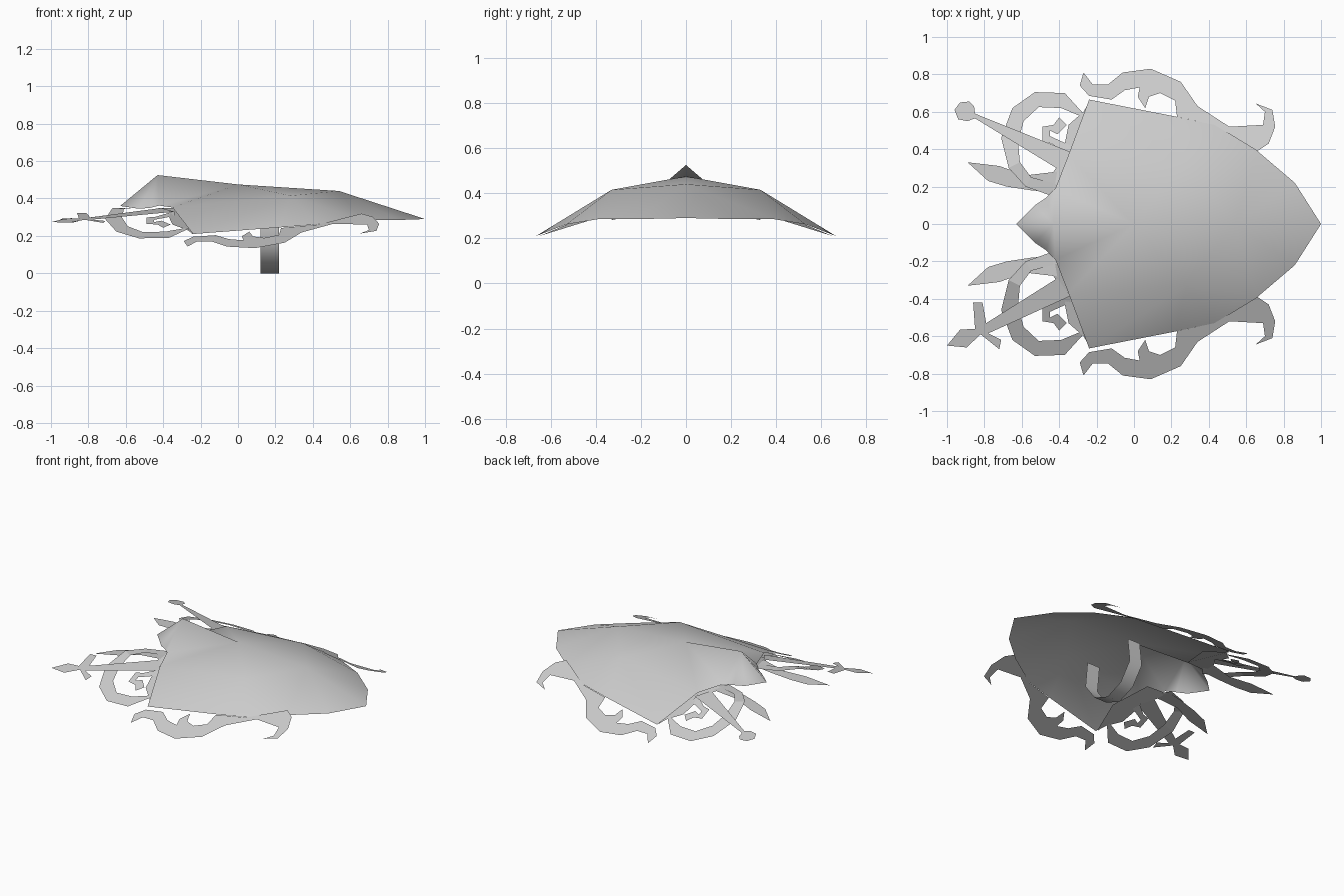
import bpy
import bmesh

default_cube = bpy.data.objects.get("Cube")
if default_cube:
    bpy.data.objects.remove(default_cube, do_unlink=True)

# One plain metal colour
metal = bpy.data.materials.new("light grey metal")
metal.use_nodes = True
shade = (.6, .6, .6, 1)
metal.diffuse_color = shade
metal.node_tree.nodes["Principled BSDF"].inputs["Base Color"].default_value = shade


def finish(name, bm, smooth=False, face_up=True):
    """Turn a bmesh into a named object with the metal colour."""
    bm.normal_update()
    if face_up:
        for face in bm.faces:
            if face.normal.z < 0:
                face.normal_flip()
    for face in bm.faces:
        face.smooth = smooth
    mesh = bpy.data.meshes.new(name)
    bm.to_mesh(mesh)
    bm.free()
    mesh.materials.append(metal)
    obj = bpy.data.objects.new(name, mesh)
    bpy.context.collection.objects.link(obj)
    return obj


# Sloping sheets that the ornaments lie on
def scroll_slope(x, y):
    return .483 - .42 * y


def ring_slope(x, y):
    return min(scroll_slope(x, y), .35)


def horn_slope(x, y):
    return .415 + .15 * x


def spike_slope(x, y):
    return .41 - .21 * y


def plate(name, outline, height, side):
    """Thin sheet cut to an outline, laid on a slope on one side."""
    bm = bmesh.new()
    bm.faces.new([bm.verts.new((x, y * side, height(x, y)))
                  for x, y in outline])
    finish(name, bm)


def band(name, outer, inner, height, side):
    """Thin curved sheet between two matching edges."""
    bm = bmesh.new()
    rows = [[bm.verts.new((x, y * side, height(x, y))) for x, y in edge]
            for edge in (outer, inner)]
    for i in range(len(outer) - 1):
        bm.faces.new((rows[0][i], rows[0][i + 1], rows[1][i + 1], rows[1][i]))
    finish(name, bm)


# Shield body: half the points, mirrored across the ridge
points = {
    "head": (-.63, 0, .36), "peak": (-.43, 0, .525),
    "ridge": (0, 0, .475), "brow": (.54, 0, .44), "tip": (1, 0, .29),
    "jaw": (-.53, .1, .345), "cheek": (-.47, .14, .35),
    "notch": (-.42, .19, .362), "back": (-.35, .37, .352),
    "mid": (.28, .33, .415), "corner": (-.24, .665, .21),
    "rim_a": (.22, .575, .245), "rim_b": (.43, .53, .262),
    "rim_c": (.66, .39, .285), "rim_d": (.86, .22, .285),
}
faces = [
    "head jaw peak", "jaw cheek peak", "cheek notch peak",
    "peak notch ridge", "notch back ridge", "ridge back mid",
    "ridge mid brow", "back corner mid", "corner rim_a mid",
    "mid rim_a rim_b", "mid rim_b rim_c", "brow mid rim_c",
    "brow rim_c rim_d", "brow rim_d tip",
]
bm = bmesh.new()
for side in (1, -1):
    verts = {key: bm.verts.new((x, y * side, z))
             for key, (x, y, z) in points.items()}
    for names in faces:
        bm.faces.new([verts[key] for key in names.split()])
bmesh.ops.remove_doubles(bm, verts=bm.verts, dist=.001)
finish("shield_body", bm, smooth=True)

# Ornament outlines for one side
scroll = [
    (.66, .39), (.72, .43), (.755, .52), (.74, .61), (.65, .645),
    (.7, .6), (.69, .53), (.51, .52), (.34, .63), (.25, .76),
    (.09, .83), (-.06, .81), (-.14, .745), (-.22, .745), (-.27, .81),
    (-.29, .74), (-.24, .685), (-.12, .665), (-.05, .715), (.03, .73),
    (.02, .68), (.06, .62), (.08, .68), (.14, .7), (.22, .66),
    (.23, .573), (.43, .53),
]
ring_outer = [(-.24, .66), (-.27, .59), (-.37, .7), (-.53, .705),
              (-.65, .62), (-.71, .46), (-.67, .3), (-.58, .2), (-.44, .15)]
ring_inner = [(-.24, .66), (-.27, .57), (-.39, .62), (-.51, .625),
              (-.59, .55), (-.62, .44), (-.61, .33), (-.55, .25), (-.4, .21)]
root = [(-.43, .19), (-.43, .28), (-.36, .38), (-.37, .43), (-.35, .53),
        (-.27, .6), (-.24, .65), (-.2, .45), (-.28, .2)]
curl = [
    (-.34, .36), (-.44, .43), (-.49, .44), (-.49, .52), (-.43, .53),
    (-.4, .57), (-.36, .53), (-.41, .48), (-.45, .5), (-.45, .47),
    (-.34, .42),
]
horn = [(-.89, .33), (-.72, .31), (-.58, .26), (-.41, .28), (-.43, .17),
        (-.55, .18), (-.68, .2), (-.78, .23)]

for label, side in (("rear", 1), ("front", -1)):
    plate(label + "_scroll", scroll, scroll_slope, side)
    band(label + "_ring", ring_outer, ring_inner, ring_slope, side)
    plate(label + "_ring_root", root, ring_slope, side)
    plate(label + "_curl", curl, ring_slope, side)
    plate(label + "_horn", horn, horn_slope, side)

# Rear spike with a rounded end
rear_spike = [
    (-.34, .385), (-.85, .59), (-.855, .63), (-.88, .655), (-.93, .65),
    (-.96, .61), (-.94, .56), (-.89, .55), (-.85, .565), (-.4, .29),
]
plate("rear_spike", rear_spike, spike_slope, 1)

# Front spike with a crossed end
front_spike = [
    (-.34, .385), (-.78, .585), (-.71, .62), (-.72, .67), (-.82, .59),
    (-.895, .66), (-1, .65), (-.93, .565), (-.85, .56), (-.86, .42),
    (-.81, .42), (-.79, .53), (-.41, .29),
]
plate("front_spike", front_spike, spike_slope, -1)

# Rounded hand strap under the shield
half_arc = [(.2, .34), (.22, .17), (.13, .05)]
arc = [(-y, z) for y, z in half_arc] + [(0, 0)] + half_arc[::-1]
bm = bmesh.new()
edges = [[bm.verts.new((x, y, z)) for y, z in arc] for x in (.12, .22)]
for i in range(len(arc) - 1):
    bm.faces.new((edges[0][i], edges[0][i + 1], edges[1][i + 1], edges[1][i]))
bmesh.ops.reverse_faces(bm, faces=bm.faces)
finish("hand_strap", bm, smooth=True, face_up=False)
